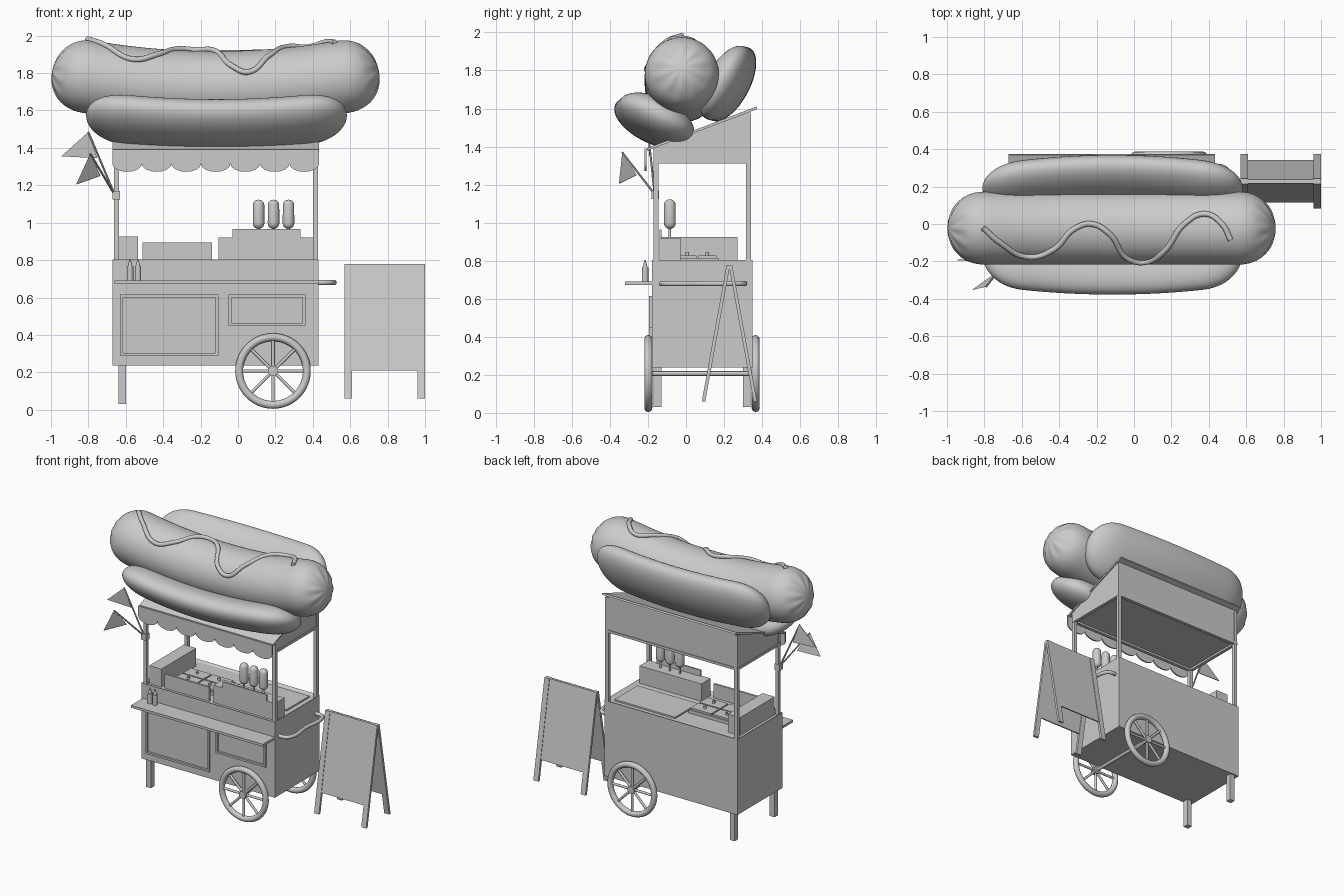
import bpy, bmesh, math
from mathutils import Vector, Matrix

if "Cube" in bpy.data.objects:
    bpy.data.objects.remove(bpy.data.objects["Cube"])


def finish(name, bm, smooth=False):
    bmesh.ops.recalc_face_normals(bm, faces=bm.faces)
    me = bpy.data.meshes.new(name)
    bm.to_mesh(me)
    bm.free()
    ob = bpy.data.objects.new(name, me)
    bpy.context.collection.objects.link(ob)
    if smooth:
        shade(ob)
    return ob


def shade(ob):
    bpy.ops.object.select_all(action='DESELECT')
    ob.select_set(True)
    bpy.context.view_layer.objects.active = ob
    bpy.ops.object.shade_smooth_by_angle(angle=math.radians(40))


def boxes(name, *specs):
    """Each spec is x0, x1, y0, y1, z0, z1."""
    bm = bmesh.new()
    for x0, x1, y0, y1, z0, z1 in specs:
        m = Matrix.Translation(((x0 + x1) / 2, (y0 + y1) / 2, (z0 + z1) / 2))
        bmesh.ops.create_cube(bm, size=1, matrix=m @ Matrix.Diagonal((x1 - x0, y1 - y0, z1 - z0, 1)))
    return finish(name, bm)


def prism(name, pts, offset):
    bm = bmesh.new()
    f = bm.faces.new([bm.verts.new(p) for p in pts])
    new = bmesh.ops.extrude_face_region(bm, geom=[f], use_keep_orig=True)['geom']
    bmesh.ops.translate(bm, vec=offset, verts=[v for v in new if isinstance(v, bmesh.types.BMVert)])
    return finish(name, bm)


def rods(name, specs, seg=16):
    """Each spec is start, end, start radius, end radius."""
    bm = bmesh.new()
    for p, q, r0, r1 in specs:
        p, q = Vector(p), Vector(q)
        m = Matrix.Translation((p + q) / 2) @ (q - p).to_track_quat('Z', 'Y').to_matrix().to_4x4()
        bmesh.ops.create_cone(bm, cap_ends=True, segments=seg, radius1=r0, radius2=r1, depth=(q - p).length, matrix=m)
    return finish(name, bm, True)


def tube(name, pts, r):
    cu = bpy.data.curves.new(name, 'CURVE')
    cu.dimensions = '3D'
    cu.bevel_depth, cu.bevel_resolution, cu.resolution_u, cu.use_fill_caps = r, 3, 8, True
    sp = cu.splines.new('BEZIER')
    sp.bezier_points.add(len(pts) - 1)
    for b, p in zip(sp.bezier_points, pts):
        b.co = p
        b.handle_left_type = b.handle_right_type = 'AUTO'
    ob = bpy.data.objects.new(name, cu)
    bpy.context.collection.objects.link(ob)
    bpy.ops.object.select_all(action='DESELECT')
    ob.select_set(True)
    bpy.context.view_layer.objects.active = ob
    bpy.ops.object.convert(target='MESH')
    shade(bpy.context.object)


def roll(name, half, cap, a, b, tilt, centre, crimp=0.0, seg=48):
    """Sausage-like sweep along x; centre(u) gives the spine for u in -1..1."""
    bm = bmesh.new()
    n, rings, k = 60, [], math.radians(tilt)
    for i in range(n + 1):
        u = -math.cos(math.pi * i / n)
        d = min(1, max(0, (abs(u) * half - (half - cap)) / cap))
        s = max(0.02, (1 - d ** 2.3) ** (1 / 2.1))
        c = centre(u)
        t = (centre(u + .01) - centre(u - .01)).normalized()
        side = Vector((0, 0, 1)).cross(t).normalized()
        up = t.cross(side)
        ring = []
        for j in range(seg):
            th = 2 * math.pi * j / seg
            w = s * (1 - crimp * max(0, 1 - abs(d - .95) / .35) * (1 + math.cos(10 * th)) / 2)
            p, q = a * w * math.cos(th), b * w * math.sin(th)
            ring.append(bm.verts.new(c + side * (p * math.cos(k) - q * math.sin(k))
                                     + up * (p * math.sin(k) + q * math.cos(k))))
        rings.append(ring)
    for r, s in zip(rings, rings[1:]):
        for j in range(seg):
            bm.faces.new((r[j], r[(j + 1) % seg], s[(j + 1) % seg], s[j]))
    bm.faces.new(rings[0])
    bm.faces.new(rings[-1])
    return finish(name, bm, True)


# cart body with a shallow recessed worktop
bm = bmesh.new()
bmesh.ops.create_cube(bm, size=1, matrix=Matrix.Translation((-.12, .085, .52)) @ Matrix.Diagonal((1.1, .53, .565, 1)))
bm.faces.ensure_lookup_table()
top = max(bm.faces, key=lambda f: f.calc_center_median().z)
bmesh.ops.inset_region(bm, faces=[top], thickness=.025)
bmesh.ops.translate(bm, verts=top.verts, vec=(0, 0, -.012))
finish('cart_body', bm)


# framed front panels
def frame(name, x0, x1, z0, z1, w=.014):
    y = (-.195, -.175)
    boxes(name, (x0, x1, *y, z0, z0 + w), (x0, x1, *y, z1 - w, z1),
          (x0, x0 + w, *y, z0, z1), (x1 - w, x1, *y, z0, z1))


frame('front_door_frame', -.63, -.105, .29, .615)
frame('front_drawer_frame', -.05, .36, .45, .615)
boxes('serving_shelf', (-.66, .43, -.32, -.175, .672, .69))
boxes('legs', *[(-.64, -.60, y, y + .04, .03, .25) for y in (-.17, .30)])

# wheels and axle
for side, y in (('front', -.198), ('back', .366)):
    bpy.ops.mesh.primitive_torus_add(major_radius=.181, minor_radius=.021, major_segments=48, minor_segments=12,
                                     location=(.187, y, .207), rotation=(math.pi / 2, 0, 0))
    bpy.context.object.name = side + '_wheel_rim'
    shade(bpy.context.object)
    spokes = [((.187, y, .207), (.187 + .175 * math.cos(i * math.pi / 4), y, .207 + .175 * math.sin(i * math.pi / 4)),
               .009, .009) for i in range(8)]
    rods(side + '_wheel_spokes', spokes + [((.187, y - .02, .207), (.187, y + .02, .207), .027, .027)])
rods('axle', [((.187, -.2, .207), (.187, .37, .207), .012, .012)])

# push handle
tube('push_handle', [(.42, -.125, .68), (.47, -.125, .68), (.5, -.1, .68), (.5, .09, .68),
                     (.5, .28, .68), (.47, .305, .68), (.42, .305, .68)], .014)

# roof posts, roof slab and canopy box
boxes('roof_posts', *[(x, x + .026, y, y + .026, .79, z) for x in (-.663, .402)
                      for y, z in ((-.17, 1.39), (.316, 1.57))])
prism('roof_panel', [(-.672, -.205, 1.378), (-.672, .375, 1.597), (-.672, .37, 1.61), (-.672, -.205, 1.392)], (1.105, 0, 0))
prism('canopy_box', [(-.66, -.165, 1.325), (-.66, .338, 1.325), (-.66, .338, 1.585), (-.66, -.165, 1.395)], (1.085, 0, 0))
boxes('canopy_rim', (-.665, .43, -.17, -.145, 1.31, 1.328), (-.665, .43, .318, .343, 1.31, 1.328),
      (-.665, -.64, -.145, .318, 1.31, 1.328), (.405, .43, -.145, .318, 1.31, 1.328))

# scalloped valance
w = 1.105 / 7
edge = [(-.672 + w * (i + .5) - w / 2 * math.cos(math.pi * j / 8), -.208, 1.315 - .043 * math.sin(math.pi * j / 8))
        for i in range(7) for j in range(8)]
prism('scalloped_valance', [(-.672, -.208, 1.39)] + edge + [(.433, -.208, 1.315), (.433, -.208, 1.39)], (0, -.01, 0))

# worktop equipment
boxes('left_counter_box', (-.635, -.535, -.14, .27, .785, .925))
boxes('counter_guard', (-.51, -.14, -.14, -.125, .785, .895))
boxes('food_pans', (-.51, -.14, -.05, .17, .785, .815),
      *[(x, x + .17, y, y + .095, .81, .828) for x in (-.5, -.32) for y in (-.04, .065)])
rods('pan_knobs', [((x, y, .825), (x, y, .845), .01, .01) for x in (-.415, -.235) for y in (.007, .112)])
boxes('griddle', (-.12, .38, .03, .3, .785, .802))
boxes('snack_stand', (-.105, .405, -.14, -.03, .785, .92), (-.03, .335, -.14, -.128, .915, .965))
for i, x in enumerate((.11, .19, .27)):
    bm = bmesh.new()
    bmesh.ops.create_uvsphere(bm, u_segments=20, v_segments=16, radius=.031, matrix=Matrix.Translation((x, -.085, 0)))
    for v in bm.verts:
        v.co.z += 1.045 + (.047 if v.co.z > .001 else -.047)
    finish('stick_snack_%d' % (i + 1), bm, True)
rods('snack_sticks', [((x, -.085, .915), (x, -.085, .99), .007, .007) for x in (.11, .19, .27)])
rods('sauce_bottles', [s for x in (-.577, -.535) for s in (
    ((x, -.215, .688), (x, -.215, .765), .017, .017), ((x, -.215, .765), (x, -.215, .805), .013, .003))])

# pennants on the front left post
root = (-.66, -.165, 1.15)
boxes('flag_holder', (-.672, -.632, -.182, -.142, 1.125, 1.17))
rods('flag_poles', [(root, (-.80, -.20, 1.485), .006, .005), (root, (-.79, -.335, 1.37), .006, .005)], 8)
prism('pennant_high', [(-.80, -.20, 1.485), (-.945, -.195, 1.355), (-.752, -.188, 1.345)], (0, .005, 0))
prism('pennant_low', [(-.79, -.335, 1.37), (-.865, -.353, 1.205), (-.738, -.262, 1.25)], (.003, .004, 0))


# giant hot dog
def sausage_spine(u):
    return Vector((-.12 + .872 * u, -.022, 1.722 + .095 * u * u))


roll('giant_sausage', .872, .2, .195, .195, 0, sausage_spine, crimp=.13, seg=80)
roll('front_bun', .695, .24, .215, .105, -27,
     lambda u: Vector((-.115 + .695 * u, -.18 + .055 * u * u, 1.525 + .05 * u * u)))
roll('back_bun', .695, .24, .215, .1, 62,
     lambda u: Vector((-.115 + .695 * u, .235 - .06 * u * u, 1.728 + .015 * u * u)))

# sauce squiggle laid over the sausage
path = [(-.807, -.02), (-.72, -.097), (-.56, -.177), (-.426, -.134), (-.32, -.027), (-.228, 0), (-.13, -.054),
        (-.035, -.185), (.056, -.205), (.163, -.145), (.27, 0), (.378, .054), (.47, 0), (.517, -.086)]
tube('sauce_squiggle', [(x, y, sausage_spine((x + .12) / .872).z + .004 + math.sqrt(.198 ** 2 - (y + .022) ** 2))
                        for x, y in path], .015)

# folding sign board
for name, s in (('front', -1), ('back', 1)):
    def yz(z, t):
        return .228 + s * (.006 + (.775 - z) / .715 * .13 + t)

    for part, x0, x1, z0, t in (('board', .575, .995, .21, .005), ('leg_left', .57, .61, .06, .009),
                                ('leg_right', .96, 1.0, .06, .009)):
        prism('sign_%s_%s' % (name, part), [(x0, yz(z0, -t), z0), (x0, yz(z0, t), z0),
                                           (x0, yz(.778, t), .778), (x0, yz(.778, -t), .778)], (x1 - x0, 0, 0))
